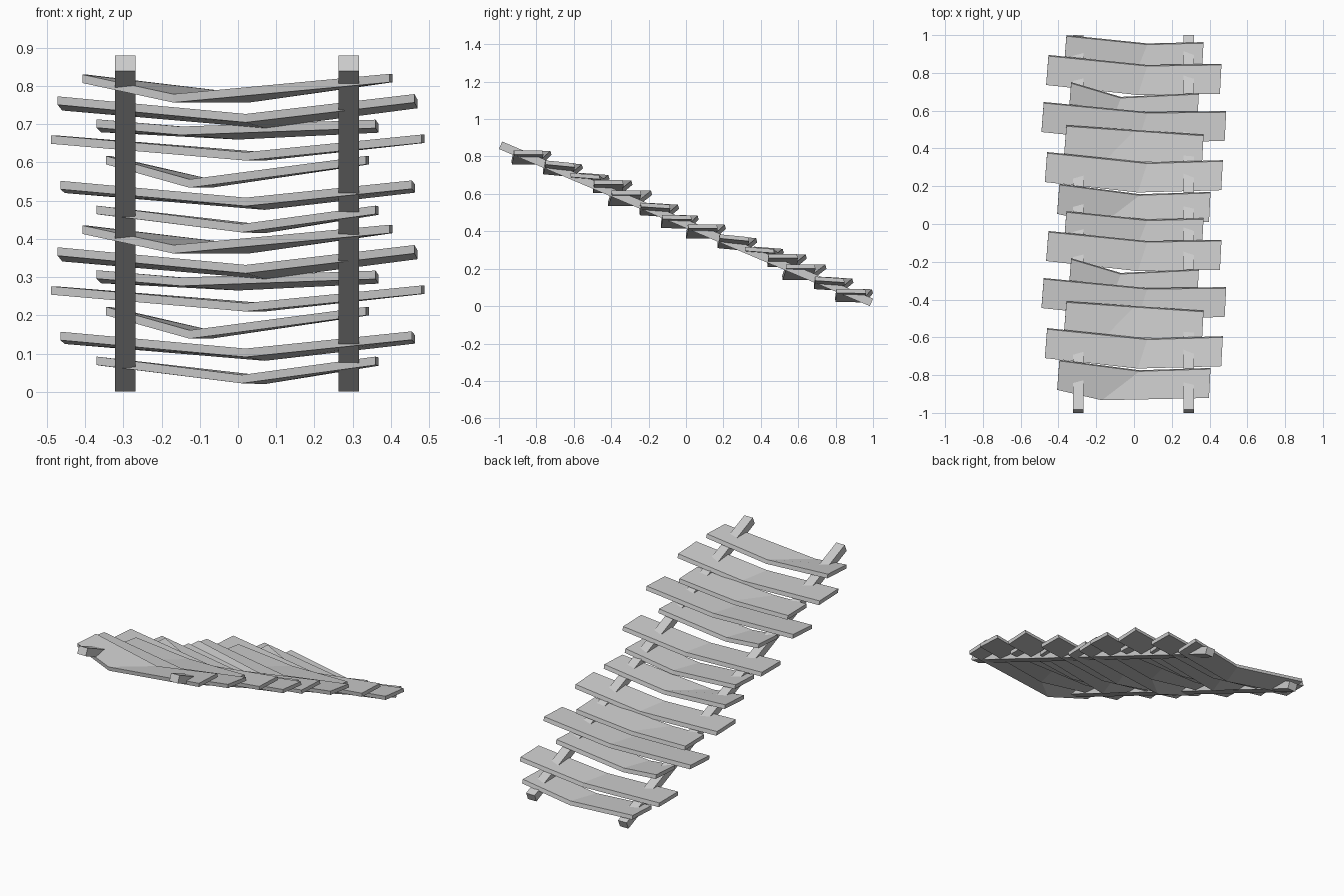
import bpy, bmesh

T = 0.022                 # plank thickness
STEP = (0.932, -0.395)    # y, z offset between the two runs of planks


def solid(name, top, bottom):
    """Closed strip: top / bottom are lists of (front, back) point pairs."""
    bm = bmesh.new()
    rings = []
    for (tf, tb), (bf, bb) in zip(top, bottom):
        rings.append([bm.verts.new(p) for p in (tf, tb, bb, bf)])
    for a, b in zip(rings, rings[1:]):
        for i in range(4):
            j = (i + 1) % 4
            bm.faces.new((a[i], a[j], b[j], b[i]))
    bm.faces.new(rings[0])
    bm.faces.new(rings[-1])
    bmesh.ops.recalc_face_normals(bm, faces=bm.faces)
    me = bpy.data.meshes.new(name)
    bm.to_mesh(me)
    bm.free()
    ob = bpy.data.objects.new(name, me)
    bpy.context.collection.objects.link(ob)
    return ob


# two sloping rails
for side, x in (("left", -0.295), ("right", 0.29)):
    h = 0.027
    top = [((x - h, -0.983, 0.88), (x + h, -0.983, 0.88)),
           ((x - h, 1.0, 0.04), (x + h, 1.0, 0.04))]
    bot = [((x - h, -1.0, 0.84), (x + h, -1.0, 0.84)),
           ((x - h, 0.983, 0.0), (x + h, 0.983, 0.0))]
    solid(side + "_rail", top, bot)

# seven bent planks: half length, bend x front/back,
# back edge y (left, bend, right), top z (left, bend, right), back edge drop
PLANKS = [
    (0.407, -0.17, 0.03, -0.725, -0.780, -0.768, 0.830, 0.779, 0.832, 0.000),
    (0.472, 0.02, 0.07, -0.557, -0.612, -0.600, 0.773, 0.727, 0.779, 0.015),
    (0.370, -0.15, 0.00, -0.415, -0.440, -0.465, 0.713, 0.694, 0.712, 0.012),
    (0.490, 0.02, 0.07, -0.292, -0.345, -0.340, 0.671, 0.627, 0.673, 0.000),
    (0.345, -0.127, -0.07, -0.187, -0.265, -0.245, 0.617, 0.556, 0.617, 0.000),
    (0.465, 0.02, 0.07, -0.043, -0.096, -0.090, 0.552, 0.508, 0.553, 0.010),
    (0.370, 0.01, 0.07, 0.062, 0.018, 0.025, 0.487, 0.439, 0.487, 0.002),
]
W = 0.153   # plank width
for run in range(2):
    for n, (hl, kf, kb, yl, yk, yr, zl, zk, zr, drop) in enumerate(PLANKS):
        dy, dz = STEP[0] * run, STEP[1] * run
        top, bot = [], []
        for xf, xb, y, z in ((-hl, -hl + 0.012, yl, zl),
                             (kf, kb, yk, zk),
                             (hl - 0.01, hl - 0.002, yr, zr)):
            f = (xf, y + dy - W, z + dz)
            b = (xb, y + dy, z + dz - drop)
            top.append((f, b))
            bot.append(((f[0], f[1] + 0.002, f[2] - T),
                        (b[0], b[1] + 0.006, b[2] - T)))
        solid(f"plank_{run * 7 + n + 1:02d}", top, bot)
